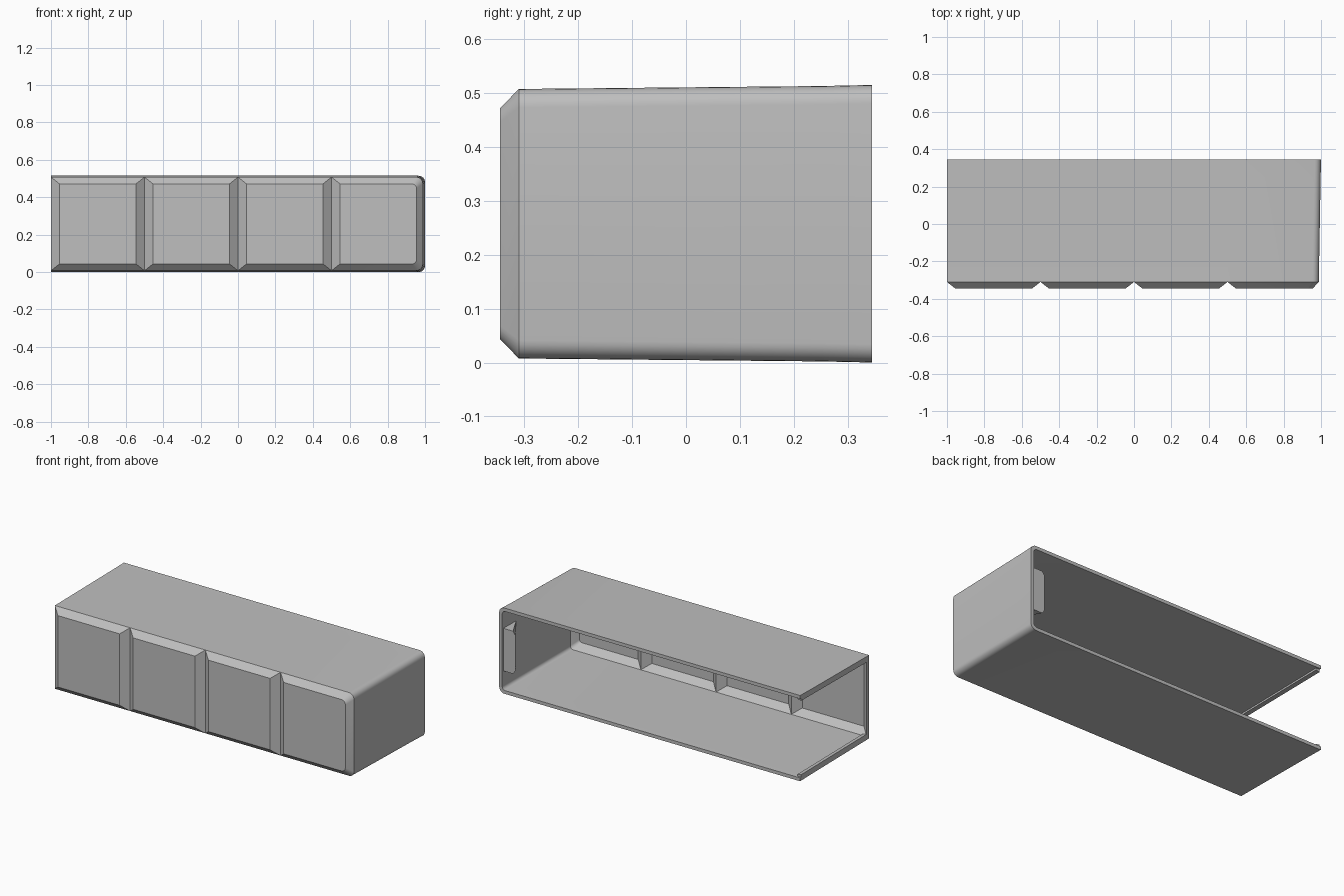
import bpy, bmesh, math

if "Cube" in bpy.data.objects:
    bpy.data.objects.remove(bpy.data.objects["Cube"])

GREY = bpy.data.materials.new("plain_grey")
GREY.diffuse_color = (0.52, 0.52, 0.52, 1)
GREY.use_nodes = True
GREY.node_tree.nodes["Principled BSDF"].inputs["Base Color"].default_value = GREY.diffuse_color
SPLITS = [-1.0, -0.5, 0.0, 0.5]
MID = 0.2575  # middle height
SEG = 6


def finish(name, bm):
    bmesh.ops.remove_doubles(bm, verts=bm.verts, dist=0.0002)
    bmesh.ops.recalc_face_normals(bm, faces=bm.faces)
    mesh = bpy.data.meshes.new(name)
    bm.to_mesh(mesh)
    bm.free()
    mesh.materials.append(GREY)
    ob = bpy.data.objects.new(name, mesh)
    bpy.context.collection.objects.link(ob)
    return ob


def arcs(x1, h, r):
    """Rounded right-hand corners, going from top to bottom."""
    pts = []
    for sign, start in ((1, 90), (-1, 0)):
        for i in range(SEG + 1):
            a = math.radians(start - 90 * i / SEG)
            pts.append((x1 - r + r * math.cos(a), MID + sign * (h - r) + r * math.sin(a)))
    return pts


def section(x1, h, r):
    """C-shaped cross-section, open on the left."""
    top = [(x, MID + h) for x in SPLITS]
    bottom = [(x, MID - h) for x in reversed(SPLITS)]
    return top + arcs(x1, h, r) + bottom


def cell(i, x1, h, r, inset=0.0):
    """Outline of one front panel; the last one has rounded corners."""
    x0 = SPLITS[i] + inset
    if i == 3:
        right = arcs(x1, h, r)
    else:
        x = SPLITS[i + 1] - inset
        right = [(x, MID + h), (x, MID - h)]
    return [(x0, MID + h)] + right + [(x0, MID - h)]


def skin(bm, levels, base_y, tip_y, tip_x, tip_h, r_tip):
    """Swept wall plus four raised panels at the front; returns the swept rings."""
    rings = [[bm.verts.new((x, y, z)) for x, z in section(x1, h, r)]
             for y, x1, h, r in levels]
    for a, b in zip(rings, rings[1:]):
        for j in range(len(a) - 1):
            bm.faces.new((a[j], a[j + 1], b[j + 1], b[j]))
    _, x1, h, r = levels[0]
    for i in range(4):
        a = [bm.verts.new((x, base_y, z)) for x, z in cell(i, x1, h, r)]
        b = [bm.verts.new((x, tip_y, z)) for x, z in cell(i, tip_x, tip_h, r_tip, 0.045)]
        for j in range(len(a)):
            k = (j + 1) % len(a)
            bm.faces.new((a[j], a[k], b[k], b[j]))
        bm.faces.new(b)
    return rings


# Hollow housing, open at the back and the left
bm = bmesh.new()
T = 0.02
outer = skin(bm, [(-0.31, 0.988, 0.25, 0.034), (0.253, 0.998, 0.2555, 0.034),
                  (0.345, 1.0, 0.2575, 0.034)], -0.31, -0.345, 0.955, 0.2145, 0.026)
inner = skin(bm, [(-0.285, 0.988 - T, 0.25 - T, 0.02), (0.253, 0.998 - T, 0.2555 - T, 0.02),
                  (0.345, 1.0 - T, 0.2575 - T, 0.02)], -0.285, -0.325, 0.935, 0.195, 0.015)
# Back rim
for j in range(len(outer[2]) - 1):
    bm.faces.new((outer[2][j], outer[2][j + 1], inner[2][j + 1], inner[2][j]))
# Left rim
edge_o = [r[0] for r in reversed(outer)] + [r[-1] for r in outer]
edge_i = [r[0] for r in reversed(inner)] + [r[-1] for r in inner]
for j in range(5):
    bm.faces.new((edge_o[j], edge_o[j + 1], edge_i[j + 1], edge_i[j]))
housing = finish("housing", bm)
bpy.context.view_layer.objects.active = housing
housing.select_set(True)
bpy.ops.object.shade_smooth_by_angle(angle=math.radians(25))


def prism(name, points, axis_pairs):
    """Loft between two matching outlines given as functions of the outline points."""
    bm = bmesh.new()
    a, b = [[bm.verts.new(f(p)) for p in points] for f in axis_pairs]
    n = len(points)
    for j in range(n):
        bm.faces.new((a[j], a[(j + 1) % n], b[(j + 1) % n], b[j]))
    bm.faces.new(a)
    bm.faces.new(b)
    return finish(name, bm)


# Small ribs along the open left edge
for name, s in (("upper_rib", 1), ("lower_rib", -1)):
    rib = [(-1.0, 0.242), (-0.975, 0.242), (-0.975, 0.226), (-1.0, 0.222)]
    prism(name, rib, (lambda p: (p[0], -0.285, MID + s * (p[1] - 0.006)),
                      lambda p: (p[0], 0.335, MID + s * p[1])))

# Wedge-shaped catch inside the right wall, with clipped tips
catch = [(0.985, 0.128), (0.915, 0.128), (0.898, 0.105), (0.898, -0.105),
         (0.915, -0.128), (0.985, -0.128)]
prism("catch", catch, (lambda p: (p[0], 0.335, MID + p[1]),
                       lambda p: (max(p[0], 0.975), 0.22, MID + p[1])))
